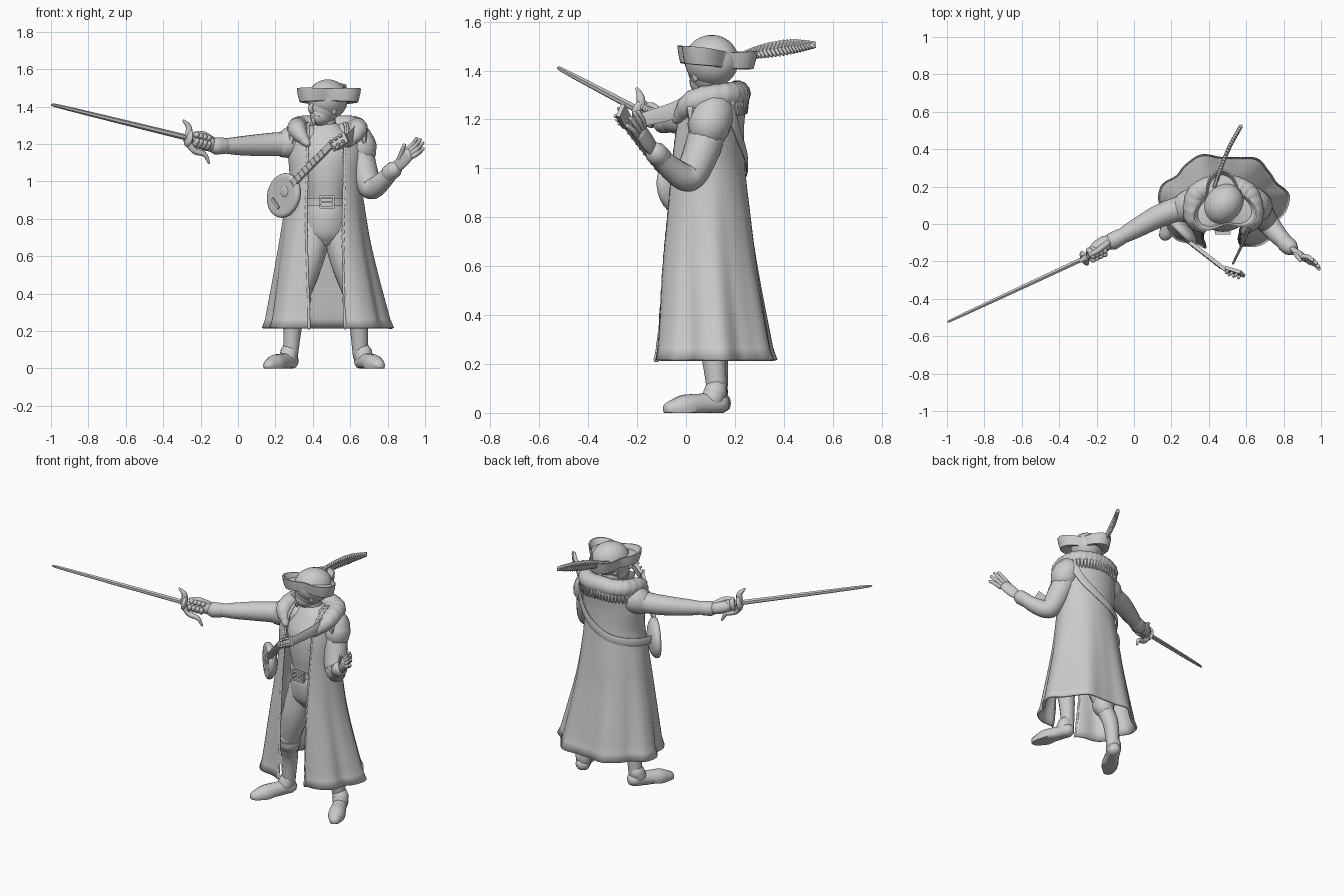
import bpy, bmesh, math
from math import sin, cos, pi, asin
from mathutils import Vector, Matrix

if "Cube" in bpy.data.objects:
    bpy.data.objects.remove(bpy.data.objects["Cube"])

clay = bpy.data.materials.new("light_grey")
clay.use_nodes = True
clay.diffuse_color = (0.6, 0.6, 0.6, 1)
clay.node_tree.nodes["Principled BSDF"].inputs["Base Color"].default_value = clay.diffuse_color


def finish(name, bm, angle=50):
    """Turn a bmesh into a smooth shaded object."""
    for v in bm.verts:
        v.co.z = max(v.co.z, 0)
    bmesh.ops.recalc_face_normals(bm, faces=bm.faces)
    mesh = bpy.data.meshes.new(name)
    bm.to_mesh(mesh)
    bm.free()
    mesh.materials.append(clay)
    obj = bpy.data.objects.new(name, mesh)
    bpy.context.collection.objects.link(obj)
    bpy.ops.object.select_all(action="DESELECT")
    obj.select_set(True)
    bpy.context.view_layer.objects.active = obj
    bpy.ops.object.shade_smooth_by_angle(angle=math.radians(angle))
    return obj


def spline(pts, steps=6):
    """Catmull-Rom samples through tuples of any length."""
    p = [Vector(q) for q in pts]
    p = [2 * p[0] - p[1]] + p + [2 * p[-1] - p[-2]]
    out = []
    for i in range(1, len(p) - 2):
        a, b, c, d = p[i - 1:i + 3]
        for k in range(steps):
            t = k / steps
            out.append((2 * b + (c - a) * t + (2 * a - 5 * b + 4 * c - d) * t * t
                        + (3 * b - a - 3 * c + d) * t ** 3) / 2)
    return out + [p[-2]]


def loft(name, rings, closed=True, caps=True):
    bm = bmesh.new()
    rows = [[bm.verts.new(co) for co in ring] for ring in rings]
    n = len(rows[0])
    for lo, hi in zip(rows, rows[1:]):
        for i in range(n if closed else n - 1):
            j = (i + 1) % n
            bm.faces.new((lo[i], lo[j], hi[j], hi[i]))
    if caps:
        bm.faces.new(rows[0])
        bm.faces.new(rows[-1])
    return finish(name, bm)


def tube(name, pts, sides=14, flat=1.0, up=(0, 0, 1), steps=6, ripple=0, waves=0):
    """Round-ended tube through (x, y, z, radius) points; flat scales the up axis."""
    s = spline(pts, steps)
    rings = []
    for i, q in enumerate(s):
        t = (s[min(i + 1, len(s) - 1)] - s[max(i - 1, 0)]).to_3d().normalized()
        side = Vector(up).cross(t).normalized()
        n = t.cross(side)
        spots = [(0, 1)]
        if i == 0:
            spots = [(-.8, .3), (-.6, .7), (0, 1)]
        if i == len(s) - 1:
            spots = [(0, 1), (.6, .7), (.8, .3)]
        for off, k in spots:
            r = max(q[3], .001)
            c = q.to_3d() + t * off * r * min(flat, 1)
            r *= k
            ring = []
            for j in range(sides):
                a = 2 * pi * j / sides
                w = 1 + ripple * sin(i * waves + 2 * sin(a))
                ring.append(c + r * w * (cos(a) * side + flat * sin(a) * n))
            rings.append(ring)
    return loft(name, rings)


def ellipses(name, rows, sides=32, steps=5):
    """Stacked ellipses from (z, cx, cy, rx, ry) rows."""
    return loft(name, [[(q[1] + q[3] * cos(2 * pi * j / sides), q[2] + q[4] * sin(2 * pi * j / sides), q[0])
                        for j in range(sides)] for q in spline(rows, steps)])


def frame(loc, x, z):
    """Matrix whose local x follows x and local z follows z as nearly as possible."""
    x = Vector(x).normalized()
    y = Vector(z).cross(x).normalized()
    m = Matrix((x, y, x.cross(y))).transposed().to_4x4()
    return Matrix.Translation(loc) @ m


def solid(name, m, size, kind="ball", flat_top=1):
    bm = bmesh.new()
    if kind == "ball":
        bmesh.ops.create_uvsphere(bm, u_segments=24, v_segments=14, radius=1)
        for v in bm.verts:
            v.co.z = min(v.co.z, flat_top)
    else:
        bmesh.ops.create_cube(bm, size=2)
    bmesh.ops.transform(bm, matrix=m @ Matrix.Diagonal((*size, 1)), verts=bm.verts)
    return finish(name, bm, 40)


# Torso, neck, belt
ellipses("torso", [(.66, .47, .08, .06, .06), (.72, .47, .08, .115, .1), (.82, .475, .08, .12, .115),
                   (.9, .475, .08, .105, .105), (1.02, .475, .085, .13, .125), (1.15, .475, .09, .15, .125),
                   (1.25, .475, .11, .13, .09), (1.31, .47, .12, .06, .055)])
ellipses("belt", [(.87, .475, .08, .119, .122), (.91, .475, .08, .119, .122)])
tube("neck", [(.475, .13, 1.22, .06), (.465, .105, 1.36, .052)])
for n, dx, dz, sx, sz in (("top", 0, .028, .04, .006), ("bottom", 0, -.028, .04, .006),
                          ("left", .036, 0, .006, .03), ("right", -.036, 0, .006, .03), ("pin", 0, 0, .03, .005)):
    solid("buckle_" + n, Matrix.Translation((.475 + dx, -.046, .89 + dz)), (sx, .009, sz), "box")

# Legs, breeches cuffs and shoes
legs = {"right": ([(.42, .08, .76, .085), (.37, .07, .56, .082), (.32, .08, .37, .058), (.295, .12, .24, .05),
                   (.28, .13, .06, .04)], (.285, .145), (.165, -.06)),
        "left": ([(.53, .08, .76, .085), (.58, .07, .56, .082), (.63, .08, .37, .058), (.645, .11, .24, .05),
                  (.655, .13, .06, .04)], (.66, .14), (.755, -.065))}
for s, (path, heel, toe) in legs.items():
    tube(s + "_leg", path)
    x, y, z, r = path[2]
    tube(s + "_breeches_cuff", [(x, y, z + .035, r + .008), (x, y, z, r + .014), (x, y + .01, z - .03, r + .004)], steps=3)
    h, t = Vector(heel), Vector(toe)
    a, b = h.lerp(t, .35), h.lerp(t, .72)
    tube(s + "_shoe", [(*h, .04, .044), (*a, .035, .045), (*b, .022, .052), (*t, .015, .034)])
    tube(s + "_shoe_collar", [(*h.lerp(t, .08), .095, .047), (*h.lerp(t, .16), .05, .048)], steps=3)

# Long open coat with folds that deepen toward the hem
rings = []
for z, cx, cy, rx, ry in spline([(.215, .478, .11, .325, .247), (.6, .465, .09, .248, .198), (.8, .463, .085, .215, .175),
                                 (1, .468, .08, .187, .155), (1.15, .47, .088, .195, .142),
                                 (1.25, .475, .105, .185, .13), (1.31, .475, .125, .11, .095)], 8):
    gap = asin(min(.85, .1 / rx))
    band = .008 if z < .25 else 0
    depth = .06 * max(0, (1 - z) / .8)
    ring = []
    for j in range(97):
        a = gap + (2 * pi - 2 * gap) * j / 96
        k = 1 + depth * (cos(6.7 * (a - 2.6)) + .2 * sin(15 * a))
        ring.append((cx + (rx * k + band) * sin(a), cy - (ry * k + band) * cos(a), z))
    rings.append(ring)
coat = loft("coat", rings, closed=False, caps=False)
mod = coat.modifiers.new("thickness", "SOLIDIFY")
mod.thickness, mod.offset = .014, 0
for s, i in (("left", 0), ("right", -1)):
    tube(s + "_coat_trim", [(*r[i], .008) for r in rings[::2]], sides=8, steps=4, ripple=.12, waves=1.7)

# Fur collar around the neck, with a ragged lower fringe
fur = [(.37, -.03, 1.2), (.32, .03, 1.27), (.33, .15, 1.295), (.4, .2, 1.3), (.475, .21, 1.305),
       (.55, .2, 1.3), (.62, .15, 1.295), (.64, .03, 1.27), (.59, -.04, 1.2)]
tube("fur_collar", [(*p, r) for p, r in zip(fur, (.02, .05, .054, .054, .054, .054, .054, .05, .02))],
     steps=12, ripple=.03, waves=1.5)
for i, p in enumerate(spline(fur[1:-1], 5)):
    out = (p - Vector((.475, .08, 1.29))).normalized()
    tube("fur_tuft_%d" % i, [(*(p + out * .03 - Vector((0, 0, .02))), .022),
                             (*(p + out * .038 - Vector((0, 0, .08))), .006)], sides=6, steps=2)

# Sleeves, cuffs and cape shoulders
tube("right_sleeve", [(.4, .11, 1.2, .075), (.24, .08, 1.2, .066), (.13, .04, 1.195, .061), (0, -.03, 1.19, .05), (-.09, -.08, 1.19, .037)])
tube("right_cape_shoulder", [(.4, .11, 1.23, .075), (.31, .1, 1.215, .088), (.255, .08, 1.195, .076)])
tube("right_cuff", [(-.07, -.068, 1.19, .044), (-.12, -.095, 1.19, .047)], steps=3)
tube("left_sleeve", [(.6, .1, 1.22, .075), (.655, .08, 1.12, .076), (.695, .03, .99, .068), (.725, -.005, .965, .058),
                     (.77, -.06, 1, .05), (.825, -.115, 1.055, .04)])
tube("left_cape_shoulder", [(.57, .115, 1.25, .07), (.63, .11, 1.225, .088), (.66, .09, 1.165, .088)])
tube("left_cuff", [(.805, -.1, 1.04, .046), (.835, -.125, 1.065, .046)], steps=3)

# Open left hand
palm = (-.55, -.8, 0)
tube("left_palm", [(.835, -.125, 1.065, .027), (.875, -.155, 1.105, .037), (.915, -.185, 1.15, .037)], flat=.5, up=palm)
for i, tip in enumerate([(.955, -.195, 1.23), (.975, -.21, 1.225), (.988, -.228, 1.205), (.99, -.24, 1.175)]):
    root = Vector((.905, -.172, 1.17)).lerp(Vector((.935, -.202, 1.135)), i / 3)
    mid = root.lerp(Vector(tip), .5) + Vector((.005, .005, 0))
    tube("left_finger_%d" % i, [(*root, .014), (*mid, .012), (*tip, .009)], sides=10, steps=4)
tube("left_thumb", [(.86, -.145, 1.1, .015), (.873, -.17, 1.15, .013), (.89, -.195, 1.195, .009)], sides=10)

# Sword in the gripping right hand
guard, tip = Vector((-.265, -.183, 1.232)), Vector((-1, -.525, 1.412))
aim = (tip - guard).normalized()
tube("blade", [(*guard, .016), (*guard.lerp(tip, .5), .014), (*guard.lerp(tip, .94), .01), (*tip, .001)], sides=6, flat=.85, up=(.4, -.9, 0))
tube("grip", [(*guard, .014), (*(guard - aim * .16), .014)], sides=10)
solid("pommel", Matrix.Translation(guard - aim * .17), (.022, .022, .022))
solid("guard_shell", frame(guard, aim, (0, 0, 1)), (.018, .042, .048))
tube("quillon", [(-.29, -.2, 1.325, .007), (-.262, -.185, 1.285, .018), (-.268, -.185, 1.22, .02), (-.235, -.18, 1.165, .017),
                 (-.18, -.165, 1.145, .014), (-.155, -.155, 1.1, .007)], sides=8, up=(.4, -.9, 0))
tube("right_palm", [(-.11, -.09, 1.19, .03), (-.155, -.105, 1.2, .042), (-.205, -.135, 1.212, .038)], flat=.95)
across = aim.cross(Vector((0, 0, 1))).normalized()
lift = across.cross(aim)
for i in range(4):
    c = guard - aim * (.04 + .024 * i)
    tube("right_finger_%d" % i, [(*(c + .028 * (cos(a) * across + sin(a) * lift)), .016) for a in (-3, -2, -1, 0, 1, 2)],
         sides=8, up=aim, steps=3)
tube("right_thumb", [(-.14, -.1, 1.225, .017), (-.19, -.14, 1.255, .015), (-.235, -.165, 1.255, .011)], sides=10)

# Head turned toward the sword
face = Vector((-.75, -.66, 0))
head = Vector((.462, .09, 1.4))
turn = lambda f, s, z: head + face * f + Vector((-face.y, face.x, 0)) * s + Vector((0, 0, z))
solid("skull", frame(head, face, (0, 0, 1)), (.09, .074, .09))
solid("jaw", frame(turn(.026, 0, -.045), face, (0, 0, 1)), (.062, .055, .058))
tube("nose", [(*turn(.085, 0, .015), .01), (*turn(.102, 0, -.008), .012), (*turn(.092, 0, -.026), .013)], sides=8, up=face)
tube("moustache", [(*turn(.07, -.035, -.05), .004), (*turn(.086, 0, -.042), .007), (*turn(.07, .035, -.05), .004)], sides=8)
tube("chin_beard", [(*turn(.08, 0, -.07), .012), (*turn(.075, 0, -.098), .007)], sides=8, up=face)
for s, k in (("left", -1), ("right", 1)):
    solid(s + "_ear", frame(turn(-.005, .073 * k, -.02), face, (0, 0, 1)), (.017, .01, .026))

# Three-cornered hat with turned-up brim
hat = Vector((.48, .105))
rings = []
for grow, corner, z, rise in ((.6, 0, 1.44, 0), (.82, .026, 1.417, 0), (.92, .034, 1.42, 0), (.98, .037, 1.46, .002),
                              (1, .039, 1.488, .005), (.95, .037, 1.488, .005), (.85, .03, 1.46, 0), (.6, 0, 1.47, 0)):
    ring = []
    for j in range(60):
        a = 2 * pi * j / 60
        w = cos(3 * (a - math.radians(216)))
        r = .15 * grow + corner * w
        ring.append((hat.x + r * cos(a), hat.y + r * sin(a), z + rise * w - .013 * sin(a)))
    rings.append(ring)
loft("hat_brim", rings, caps=False)
solid("hat_crown", frame((.48, .105, 1.44), (.5, .6, 0), (0, 0, 1)), (.118, .1, .106))

# Plume
quill = spline([(.43, .2, 1.455), (.46, .29, 1.478), (.51, .41, 1.497), (.565, .51, 1.505)], 8)
tube("plume_quill", [(*p, .01 - .0002 * i) for i, p in enumerate(quill)], sides=6, steps=1, flat=1.6)
for i, p in enumerate(quill[3:]):
    length = .03 * sin(pi * (i + 4) / 28)
    for s in (-1, 1):
        tube("plume_barb_%d_%s" % (i, "up" if s > 0 else "down"),
             [(*p, .011), (*(p + Vector((.006, .013, s * length * .7))), .011),
              (*(p + Vector((.008, .018, s * length))), .004)], sides=6, steps=3, up=(1, 0, 0))

# Lute slung across the chest
base, end = Vector((.245, -.03, .925)), Vector((.515, -.24, 1.2))
along = (end - base).normalized()
front = Vector((-.6, -.78, .05))
body = frame(base, (.5, -.5, .7), (-.7, -.7, 0))
solid("lute_body", body, (.128, .112, .05), flat_top=.35)
solid("lute_sound_hole", body @ Matrix.Translation((.03, 0, .018)), (.028, .028, .005))
solid("lute_bridge", body @ Matrix.Translation((-.06, 0, .018)), (.008, .035, .007), "box")
solid("lute_neck", frame(base.lerp(end, .6) + front * .02, along, front), (.17, .018, .01), "box")
for i in range(9):
    solid("lute_fret_%d" % i, frame(base + along * (.1 + .033 * i) + front * .031, along, front), (.003, .019, .003), "box")
stock = frame(end + Vector((.025, -.015, .012)), (.8, -.25, .5), front)
solid("lute_headstock", stock, (.05, .03, .009), "box")
for i in (-1, 0, 1):
    for s in (-1, 1):
        c = stock @ Vector((.03 * i, .018 * s, 0))
        tube("lute_peg_%d_%s" % (i + 2, "a" if s < 0 else "b"), [(*c, .007), (*(c + front * .025), .008)], sides=8, steps=2)

# Strap from the lute round the back and over the left shoulder
tube("strap", [(.215, 0, .94, .006), (.265, .15, .955, .006), (.38, .235, .98, .006), (.5, .247, 1.035, .006),
               (.6, .22, 1.12, .006), (.66, .17, 1.24, .006), (.645, .07, 1.3, .007), (.61, -.04, 1.24, .008),
               (.53, -.21, 1.19, .006)], sides=10, flat=4.5)
